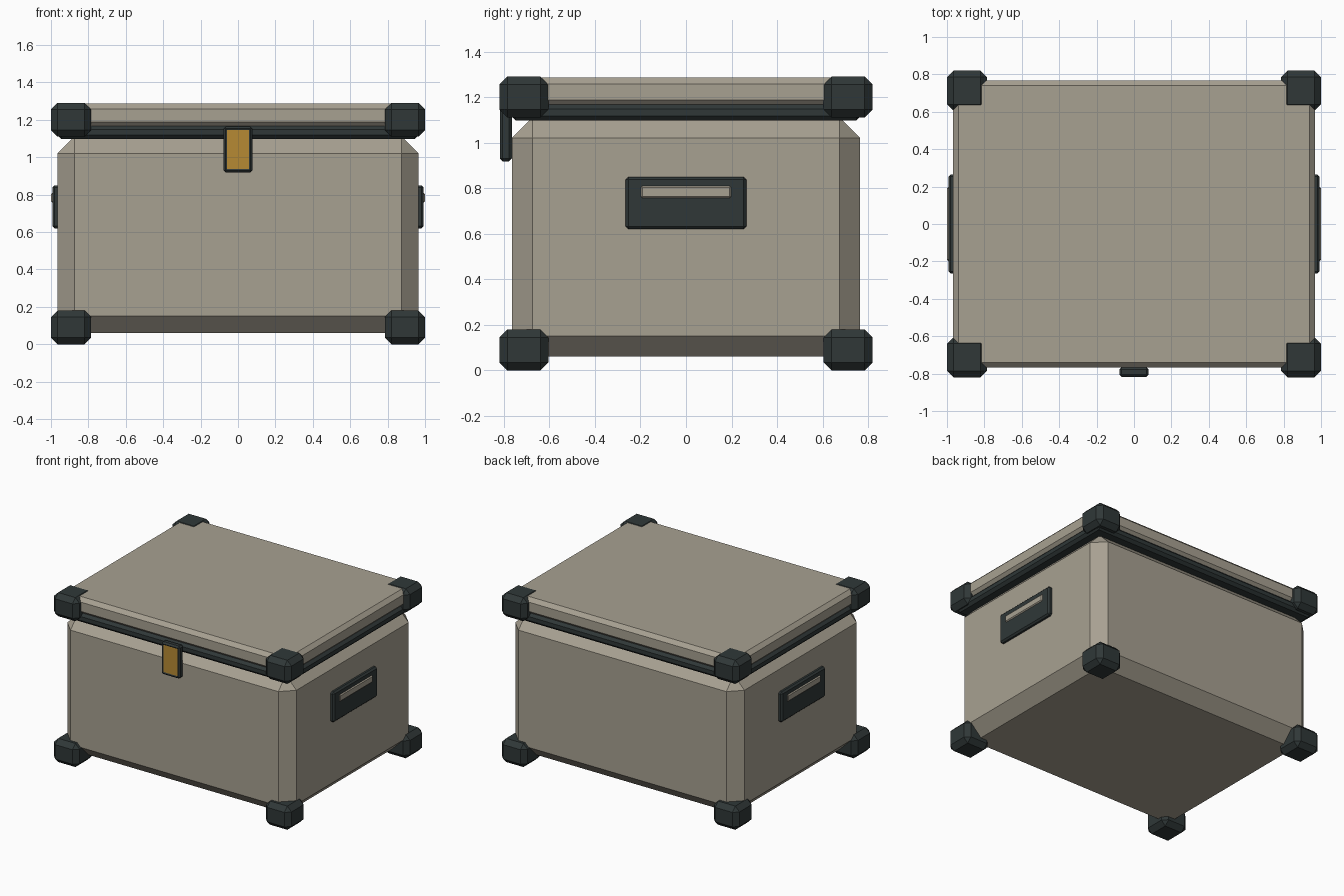
import bpy, bmesh
from mathutils import Vector

if "Cube" in bpy.data.objects:
    bpy.data.objects.remove(bpy.data.objects["Cube"])


def material(name, rgb):
    m = bpy.data.materials.new(name)
    m.diffuse_color = (*rgb, 1)
    m.use_nodes = True
    m.node_tree.nodes["Principled BSDF"].inputs["Base Color"].default_value = m.diffuse_color
    return m


SHELL = material("warm_grey_shell", (0.39, 0.355, 0.285))
DARK = material("dark_slate_trim", (0.029, 0.039, 0.039))
GOLD = material("amber_latch_panel", (0.47, 0.255, 0.034))


def bevel_box(name, lo, hi, bevel, mats, inset=None):
    """Box between two corners with flat chamfers; optional inset panel on the front face."""
    lo, hi = Vector(lo), Vector(hi)
    mid, size = (lo + hi) / 2, hi - lo
    bm = bmesh.new()
    bmesh.ops.create_cube(bm, size=1)
    for v in bm.verts:
        v.co = Vector(c * s for c, s in zip(v.co, size))
    bmesh.ops.bevel(bm, geom=bm.edges[:], offset=bevel, segments=1,
                    profile=0.5, affect='EDGES')
    bm.normal_update()
    if inset:
        front = min(bm.faces, key=lambda f: f.calc_center_median().y)
        bmesh.ops.inset_region(bm, faces=[front], thickness=inset, depth=-0.004)
        front.material_index = 1
    mesh = bpy.data.meshes.new(name)
    bm.to_mesh(mesh)
    bm.free()
    for m in mats:
        mesh.materials.append(m)
    obj = bpy.data.objects.new(name, mesh)
    obj.location = mid
    bpy.context.collection.objects.link(obj)
    return obj


# Main shell, gasket rim and lid
bevel_box("body", (-0.965, -0.765, 0.06), (0.965, 0.765, 1.11), 0.09, [SHELL])
bevel_box("rim", (-0.965, -0.768, 1.098), (0.965, 0.768, 1.168), 0.02, [DARK])
bevel_box("lid", (-0.967, -0.768, 1.16), (0.967, 0.768, 1.286), 0.028, [SHELL])

# Corner guards, four at the foot and four on the lid
for level, z0, z1 in (("lower", 0.0, 0.18), ("upper", 1.11, 1.29)):
    for sx, side in ((-1, "left"), (1, "right")):
        for sy, end in ((-1, "front"), (1, "back")):
            xs = sorted((sx * 0.785, sx * 1.0))
            ys = sorted((sy * 0.605, sy * 0.82))
            bevel_box(f"{level}_{end}_{side}_corner",
                      (xs[0], ys[0], z0), (xs[1], ys[1], z1), 0.035, [DARK])

# Front latch with inset amber panel
bevel_box("latch", (-0.078, -0.817, 0.918), (0.078, -0.765, 1.165), 0.012,
          [DARK, GOLD], inset=0.011)

# Side handles: dark plate with a raised grip strip
for sx, side in ((-1, "left"), (1, "right")):
    xs = sorted((sx * 0.95, sx * 0.992))
    bevel_box(f"{side}_handle_plate", (xs[0], -0.265, 0.62), (xs[1], 0.265, 0.85),
              0.012, [DARK])
    xs = sorted((sx * 0.96, sx * 0.999))
    bevel_box(f"{side}_handle_grip", (xs[0], -0.198, 0.757), (xs[1], 0.198, 0.81),
              0.007, [SHELL])
